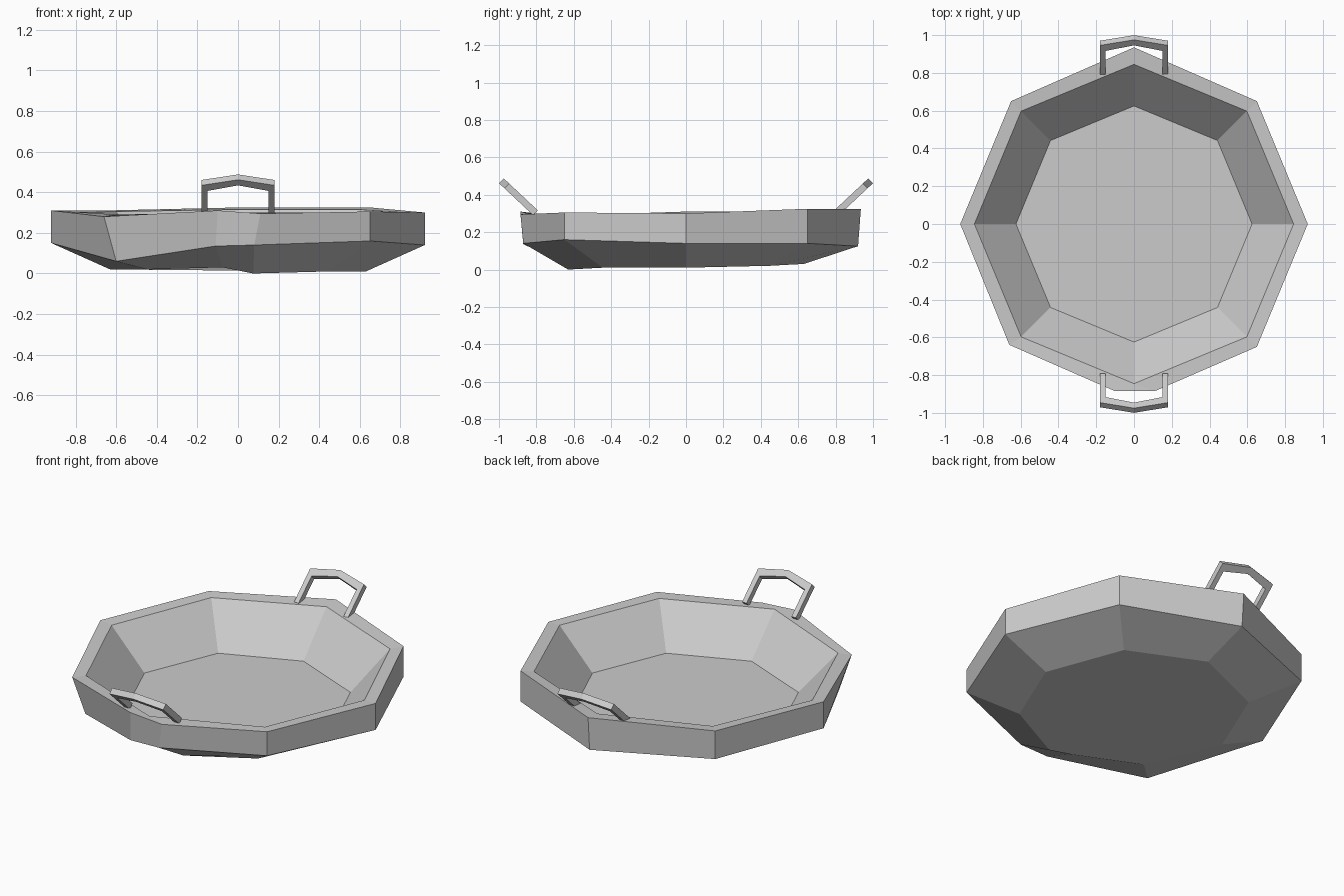
import bpy, bmesh
from math import sin, cos, pi
from mathutils import Vector

cube = bpy.data.objects.get("Cube")
if cube:
    bpy.data.objects.remove(cube)

grey = bpy.data.materials.new("plain_grey")
grey.use_nodes = True
colour = (0.6, 0.6, 0.6, 1)
grey.diffuse_color = colour
grey.node_tree.nodes["Principled BSDF"].inputs["Base Color"].default_value = colour


def make_object(name, bm):
    bmesh.ops.recalc_face_normals(bm, faces=bm.faces)
    mesh = bpy.data.meshes.new(name)
    bm.to_mesh(mesh)
    bm.free()
    mesh.materials.append(grey)
    obj = bpy.data.objects.new(name, mesh)
    bpy.context.collection.objects.link(obj)
    return obj


def ring(bm, radius, heights, gap=0.0, moved=None):
    """Octagon from +x round; its front corner is split in two by a gap."""
    points = []
    for column, z in enumerate(heights):
        corner = column if column < 7 else column - 1
        angle = corner * pi / 4
        p = Vector((radius * cos(angle), radius * sin(angle), z))
        if column == 6:
            p.x -= gap
        elif column == 7:
            p.x += gap
        if moved and column in moved:
            p.xy = moved[column]
        points.append(bm.verts.new(p))
    return points


# Pan shell: base, shoulder, outer rim, inner rim, inner floor
DENT, FRONT_A, FRONT_B, BACK = 5, 6, 7, 2
bm = bmesh.new()
rings = [
    ring(bm, 0.63, [.01, .02, .03, .02, .02, .02, .03, 0, .01], .075),
    ring(bm, 0.92, [.14, .14, .125, .14, .15, .06, .135, .14, .16], .1,
         {DENT: (-.6, -.6), FRONT_A: (-.11, -.87), FRONT_B: (.08, -.87)}),
    ring(bm, 0.92, [.3, .325, .325, .31, .31, .28, .31, .295, .305], .1,
         {BACK: (0, .935), DENT: (-.66, -.64), FRONT_A: (-.1, -.885), FRONT_B: (.11, -.885)}),
    ring(bm, 0.845, [.3, .315, .315, .305, .3, .29, .3, .3, .3]),
    ring(bm, 0.625, [.07] * 9),
]
for lower, upper in zip(rings, rings[1:]):
    for i in range(len(lower)):
        j = (i + 1) % len(lower)
        bm.faces.new((lower[i], lower[j], upper[j], upper[i]))
bm.faces.new(rings[0])
bm.faces.new(rings[-1])
bmesh.ops.remove_doubles(bm, verts=bm.verts, dist=0.001)
make_object("pan_shell", bm)


# Handles: a peaked flat loop, leaning outwards
def handle(name, side):
    bm = bmesh.new()
    outer = [(-.18, -.01), (-.18, .2), (0, .24), (.18, .2), (.18, -.01)]
    inner = [(-.15, -.01), (-.15, .16), (0, .2), (.15, .16), (.15, -.01)]
    along = Vector((0, .73, .685))
    normal = Vector((0, -.685, .73))
    start = Vector((0, .812, .31))

    def place(points, offset):
        verts = []
        for x, w in points:
            p = start + along * w + normal * offset
            verts.append(bm.verts.new((x, p.y * side, p.z)))
        return verts

    loops = [place(outer, .018), place(inner, .018), place(inner, -.018), place(outer, -.018)]
    for a, b in zip(loops, loops[1:] + loops[:1]):
        for i in range(len(a) - 1):
            bm.faces.new((a[i], a[i + 1], b[i + 1], b[i]))
    for end in (0, -1):
        bm.faces.new([loop[end] for loop in loops])
    make_object(name, bm)


handle("back_handle", 1)
handle("front_handle", -1)
